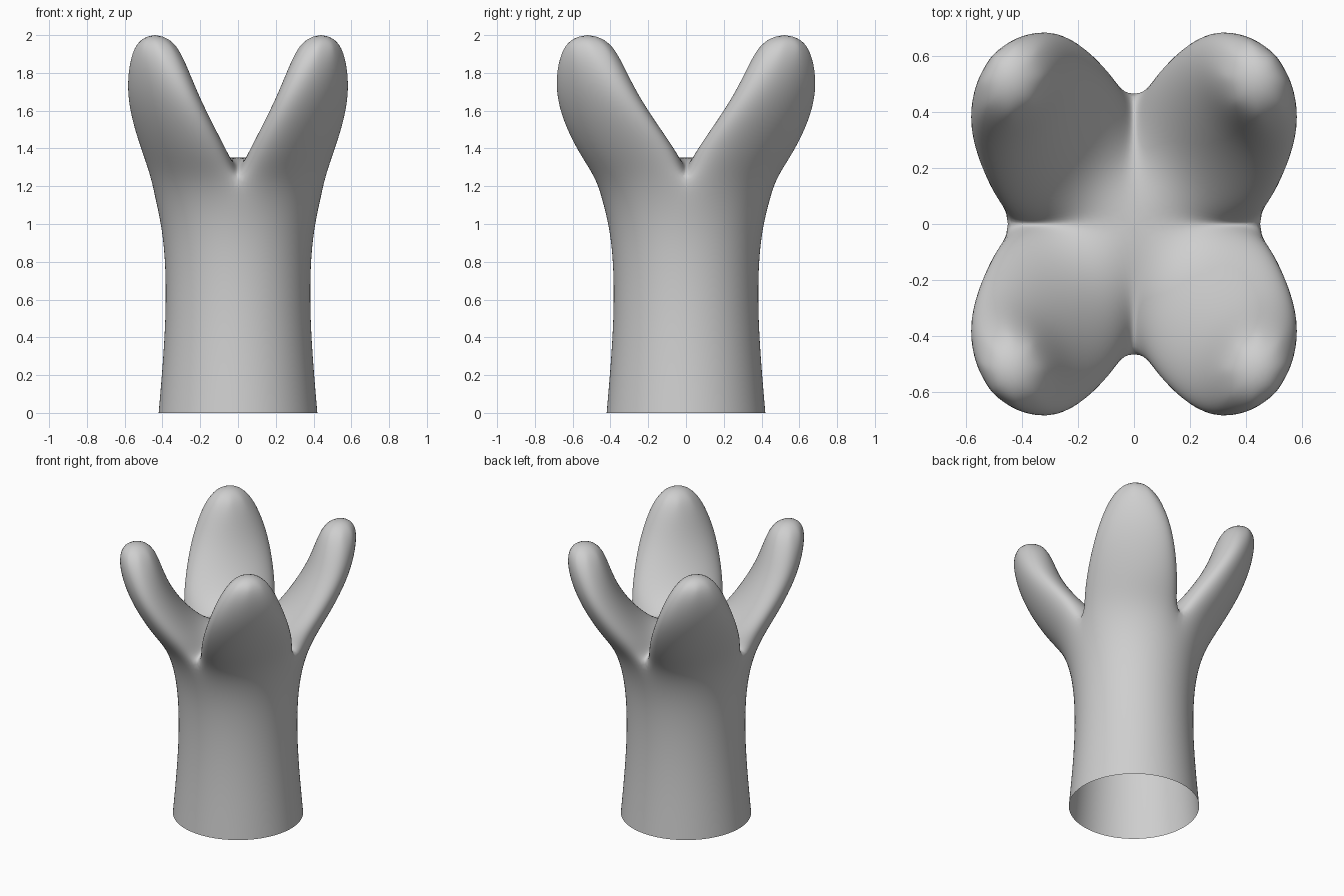
import bpy
import bmesh
from math import cos, sin, radians

default_cube = bpy.data.objects.get("Cube")
if default_cube:
    bpy.data.objects.remove(default_cube, do_unlink=True)

# Plain grey material
grey = bpy.data.materials.new("plain_grey")
grey.use_nodes = True
colour = (0.62, 0.62, 0.62, 1)
grey.diffuse_color = colour
grey.node_tree.nodes["Principled BSDF"].inputs["Base Color"].default_value = colour

bm = bmesh.new()


def ring(points):
    return [bm.verts.new(p) for p in points]


def arc(rx, ry, z):
    """Quarter circle of cage corners, from the x axis to the y axis."""
    angles = [radians(22.5 * k) for k in range(5)]
    return ring([(rx * cos(a) if k < 4 else 0, ry * sin(a), z)
                 for k, a in enumerate(angles)])


def walls(low, high, closed):
    """Join two rows of vertices with quads facing outward."""
    n = len(low)
    for i in range(n if closed else n - 1):
        j = (i + 1) % n
        bm.faces.new((low[i], low[j], high[j], high[i]))


def petal_ring(centre, across, outer, inner):
    """Eight cage corners of an oval that is fuller on one side."""
    x, y, z = centre
    points = []
    for k in range(8):
        c, s = cos(radians(45 * k)), sin(radians(45 * k))
        depth = outer if s > 0 else inner
        points.append((x + c * across[0] + s * depth[0],
                       y - c * across[1] + s * depth[1], z))
    return ring(points)


# One quarter of the tube, open at the bottom
tube = [arc(r, r, z) for r, z in [(0.431, 0), (0.386, 0.5), (0.396, 0.95)]]
rim = arc(0.476, 0.486, 1.225)
tube.append(rim)
for low, high in zip(tube, tube[1:]):
    walls(low, high, closed=False)

# One petal rising from that quarter, meeting its neighbours along the valleys
valley = ring([(0, 0.24, 1.29), (0, 0, 1.358), (0.24, 0, 1.29)])
petal = [
    rim + valley,
    petal_ring((0.277, 0.294, 1.376), (0.228, 0.257), (0.112, 0.176), (0.10, 0.12)),
    petal_ring((0.425, 0.513, 1.697), (0.189, 0.212), (0.08, 0.09), (0.122, 0.154)),
    petal_ring((0.441, 0.52, 2.018), (0.08, 0.09), (0.09, 0.11), (0.09, 0.10)),
]
for low, high in zip(petal, petal[1:]):
    walls(low, high, closed=True)
bm.faces.new(petal[-1])

for face in bm.faces:
    face.smooth = True
mesh = bpy.data.meshes.new("petalled_tube")
bm.to_mesh(mesh)
bm.free()
mesh.materials.append(grey)
body = bpy.data.objects.new("petalled_tube", mesh)
bpy.context.collection.objects.link(body)

# Mirror the quarter both ways, then smooth the cage
mirror = body.modifiers.new("mirror_quarters", "MIRROR")
mirror.use_axis = (True, True, False)
mirror.use_clip = True
mirror.merge_threshold = 0.001
smooth = body.modifiers.new("smooth_surface", "SUBSURF")
smooth.levels = 3
smooth.render_levels = 3
